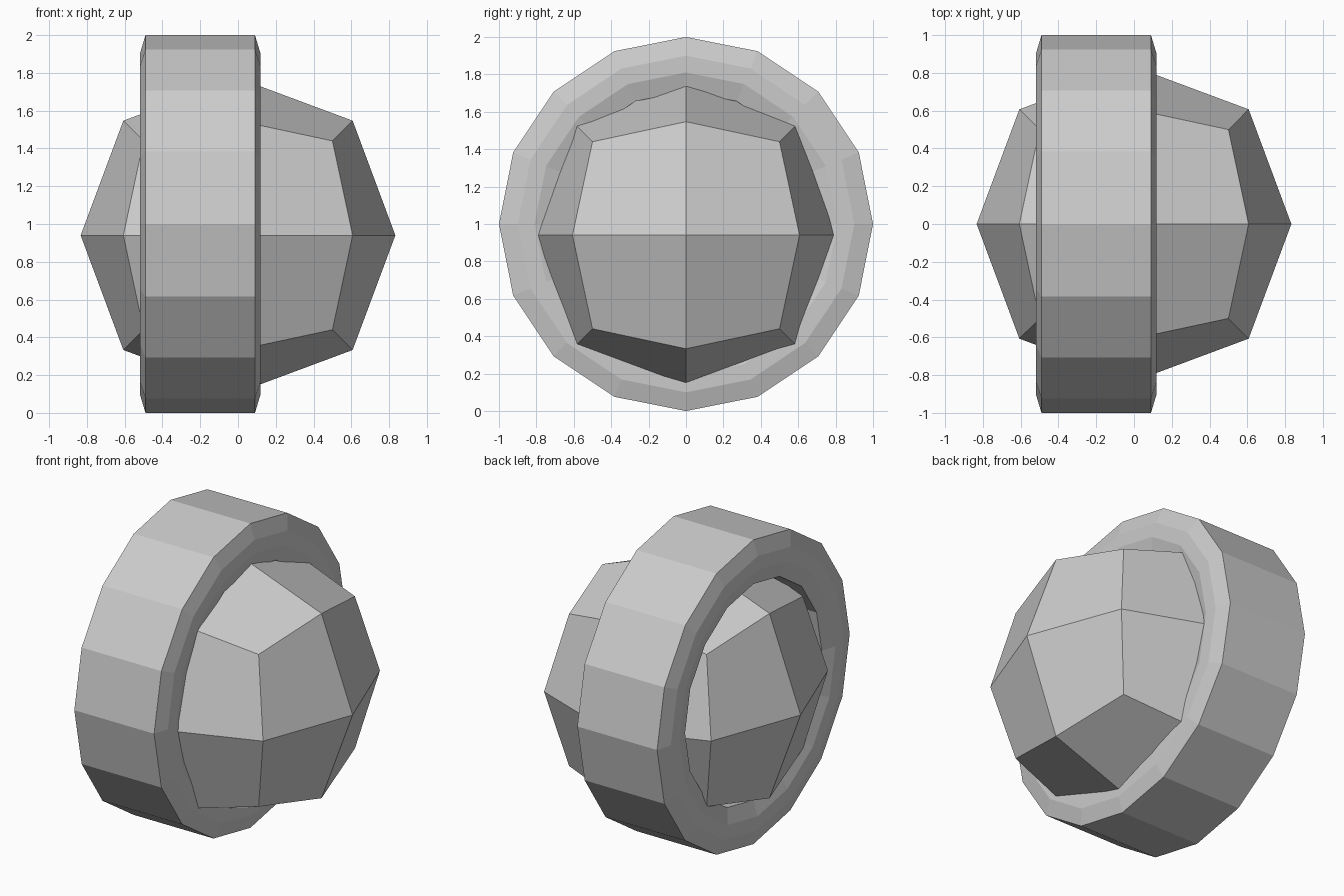
import bpy, bmesh, math

if "Cube" in bpy.data.objects:
    bpy.data.objects.remove(bpy.data.objects["Cube"])


def finish(bm, name):
    bmesh.ops.recalc_face_normals(bm, faces=bm.faces)
    mesh = bpy.data.meshes.new(name)
    bm.to_mesh(mesh)
    bm.free()
    obj = bpy.data.objects.new(name, mesh)
    bpy.context.collection.objects.link(obj)
    return obj


# Ball: cube cut once per edge, then rounded (face centres, edge middles, corners)
bm = bmesh.new()
bmesh.ops.create_cube(bm, size=2)
bmesh.ops.subdivide_edges(bm, edges=bm.edges[:], cuts=1, use_grid_fill=True)
reach = {1: 0.833, 2: 0.607, 3: 0.5}
for v in bm.verts:
    count = sum(abs(c) > 0.5 for c in v.co)
    v.co *= reach[count]
ball = finish(bm, "ball")
ball.location.z = 0.94

# Band: chamfered profile (x, radius) swept around the x axis in 16 steps
SIDES = 16
profile = [(0.09, 1.0), (0.12, 0.9), (0.12, 0.81), (0.09, 0.71),
           (-0.49, 0.71), (-0.52, 0.81), (-0.52, 0.9), (-0.49, 1.0)]
bm = bmesh.new()
rings = []
for i in range(SIDES):
    a = 2 * math.pi * i / SIDES
    rings.append([bm.verts.new((x, r * math.sin(a), r * math.cos(a))) for x, r in profile])
n = len(profile)
for i in range(SIDES):
    p, q = rings[i], rings[(i + 1) % SIDES]
    for j in range(n):
        k = (j + 1) % n
        bm.faces.new((p[j], p[k], q[k], q[j]))
band = finish(bm, "band")
band.location.z = 1.0
